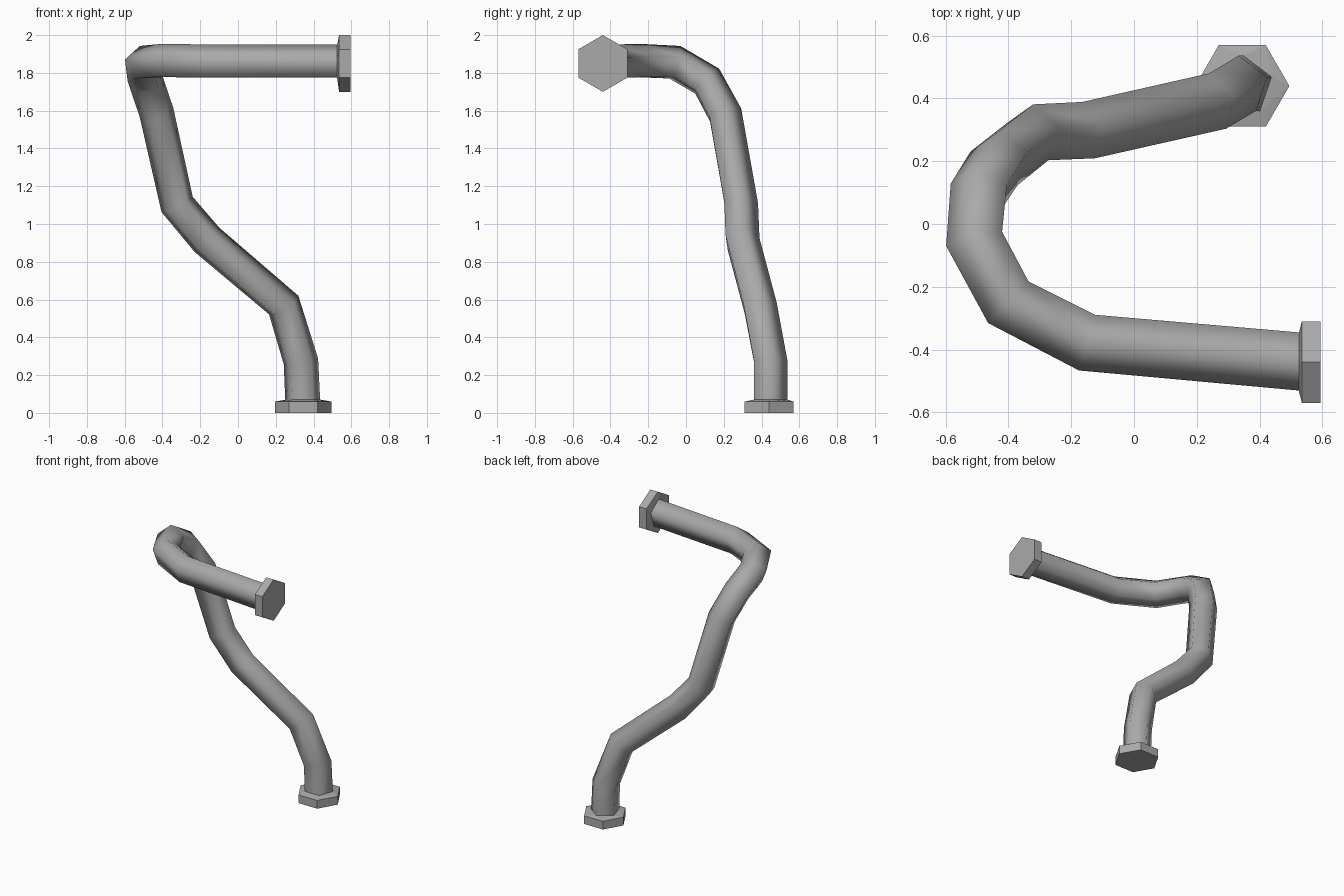
import bpy, bmesh
from math import tau
from mathutils import Vector, Quaternion

cube = bpy.data.objects.get("Cube")
if cube:
    bpy.data.objects.remove(cube, do_unlink=True)

steel = bpy.data.materials.new("grey steel")
steel.use_nodes = True
steel.diffuse_color = (0.4, 0.4, 0.4, 1)
steel.node_tree.nodes["Principled BSDF"].inputs["Base Color"].default_value = (0.4, 0.4, 0.4, 1)

R = 0.097      # pipe radius
HEX = 0.15     # flange radius
THICK = 0.06   # flange thickness


def ring(bm, centre, axis, start, radius, sides):
    """Loop of vertices around an axis, beginning in the start direction."""
    return [bm.verts.new(centre + Quaternion(axis, tau * i / sides) @ start * radius)
            for i in range(sides)]


def skin(bm, a, b):
    n = len(a)
    for i in range(n):
        bm.faces.new((a[i], a[(i + 1) % n], b[(i + 1) % n], b[i]))


def fill_between(bm, a, b):
    """Triangulated band joining a hexagon to a pentagon."""
    edges = []
    for loop in (a, b):
        for i, v in enumerate(loop):
            w = loop[(i + 1) % len(loop)]
            edges.append(bm.edges.get((v, w)) or bm.edges.new((v, w)))
    bmesh.ops.bridge_loops(bm, edges=edges)


def finish(bm, name):
    bmesh.ops.recalc_face_normals(bm, faces=bm.faces)
    mesh = bpy.data.meshes.new(name)
    bm.to_mesh(mesh)
    bm.free()
    mesh.materials.append(steel)
    obj = bpy.data.objects.new(name, mesh)
    bpy.context.collection.objects.link(obj)
    return obj


# Centreline of the bent pipe, from the upper end down to the foot
path = [Vector(p) for p in (
    (0.56, -0.44, 1.853), (0.525, -0.438, 1.853), (-0.15, -0.378, 1.853),
    (-0.40, -0.25, 1.857), (-0.505, -0.055, 1.85), (-0.49, 0.105, 1.757),
    (-0.43, 0.20, 1.582), (-0.323, 0.285, 1.10), (-0.165, 0.293, 0.912),
    (0.243, 0.385, 0.565), (0.333, 0.44, 0.27), (0.342, 0.44, 0.07),
    (0.345, 0.44, 0.03))]

# Pipe: a pentagon carried along the path without twisting
bm = bmesh.new()
up = Vector((0, 0, 1))
tangent = Vector((-1, 0, 0))
rings, ups = [], []
for i, p in enumerate(path):
    before = (p - path[i - 1]).normalized() if i else tangent
    after = (path[i + 1] - p).normalized() if i < len(path) - 1 else Vector((0, 0, -1))
    new = (before + after).normalized()
    up = tangent.rotation_difference(new) @ up
    tangent = new
    rings.append(ring(bm, p, tangent, up, R, 5))
    ups.append(up.copy())
for a, b in zip(rings, rings[1:]):
    skin(bm, a, b)
pipe = finish(bm, "bent_pipe")
pipe.data.shade_smooth()


# Hexagonal flange with a raised collar and a shallow pentagonal socket
def flange(name, face, axis, corner, socket):
    bm = bmesh.new()
    socket = (socket - axis * socket.dot(axis)).normalized()
    collar = ring(bm, face - axis * (THICK + 0.01), axis, socket, R, 5)
    back = ring(bm, face - axis * THICK, axis, corner, HEX, 6)
    front = ring(bm, face, axis, corner, HEX, 6)
    rim = ring(bm, face, axis, socket, R, 5)
    floor = ring(bm, face - axis * 0.03, axis, socket, R, 5)
    fill_between(bm, collar, back)
    skin(bm, back, front)
    fill_between(bm, front, rim)
    skin(bm, rim, floor)
    bm.faces.new(floor)
    finish(bm, name)


flange("upper_flange", Vector((0.595, -0.44, 1.85)), Vector((1, 0, 0)), Vector((0, 0, 1)), ups[0])
flange("foot_flange", Vector((0.345, 0.44, 0)), Vector((0, 0, -1)), Vector((1, 0, 0)), ups[-1])
